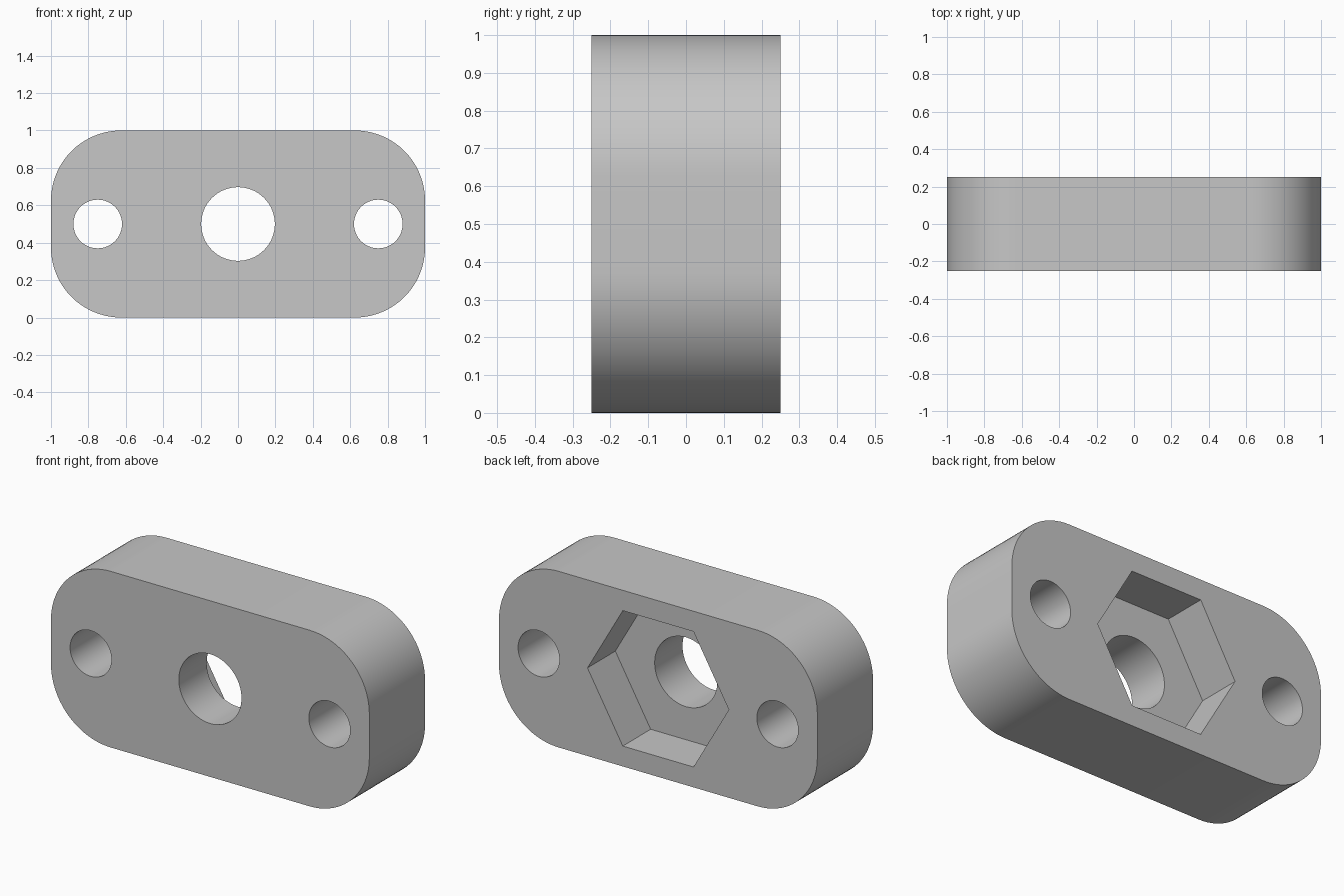
import bpy, bmesh, math
from mathutils import Matrix

if "Cube" in bpy.data.objects:
    bpy.data.objects.remove(bpy.data.objects["Cube"], do_unlink=True)

HALF_LENGTH, HEIGHT, HALF_DEPTH = 1.0, 1.0, 0.25
CORNER_RADIUS, CORNER_STEPS = 0.375, 20
MID = HEIGHT / 2

grey = bpy.data.materials.new("plain_grey")
grey.use_nodes = True
colour = (0.57, 0.57, 0.57, 1)
grey.diffuse_color = colour
grey.node_tree.nodes["Principled BSDF"].inputs["Base Color"].default_value = colour


def prism(name, outline, y0, y1):
    """Extrude an x-z outline from y0 to y1."""
    bm = bmesh.new()
    face = bm.faces.new([bm.verts.new((x, y0, z)) for x, z in outline])
    ext = bmesh.ops.extrude_face_region(bm, geom=[face])
    verts = [v for v in ext["geom"] if isinstance(v, bmesh.types.BMVert)]
    bmesh.ops.transform(bm, matrix=Matrix.Translation((0, y1 - y0, 0)), verts=verts)
    bmesh.ops.recalc_face_normals(bm, faces=bm.faces)
    mesh = bpy.data.meshes.new(name)
    bm.to_mesh(mesh)
    bm.free()
    mesh.materials.append(grey)
    obj = bpy.data.objects.new(name, mesh)
    bpy.context.collection.objects.link(obj)
    return obj


def polygon(cx, radius, sides):
    angles = [math.tau * i / sides for i in range(sides)]
    return [(cx + radius * math.cos(a), MID + radius * math.sin(a)) for a in angles]


# Rounded plate
outline = []
for quarter, (sx, sz) in enumerate([(1, 1), (-1, 1), (-1, -1), (1, -1)]):
    cx = sx * (HALF_LENGTH - CORNER_RADIUS)
    cz = MID + sz * (MID - CORNER_RADIUS)
    for i in range(CORNER_STEPS + 1):
        a = math.pi / 2 * (quarter + i / CORNER_STEPS)
        outline.append((cx + CORNER_RADIUS * math.cos(a), cz + CORNER_RADIUS * math.sin(a)))
plate = prism("mounting_plate", outline, -HALF_DEPTH, HALF_DEPTH)

# Through holes, and a hexagonal nut pocket in the back half
cutters = [
    prism("center_hole_cutter", polygon(0, 0.197, 64), -0.5, 0.5),
    prism("left_hole_cutter", polygon(0.75, 0.13, 64), -0.5, 0.5),
    prism("right_hole_cutter", polygon(-0.75, 0.13, 64), -0.5, 0.5),
    prism("nut_pocket_cutter", polygon(0, 0.444, 6), 0, 0.5),
]
bpy.ops.object.select_all(action="DESELECT")
bpy.context.view_layer.objects.active = plate
plate.select_set(True)
for cutter in cutters:
    cutter.hide_render = True
    cut = plate.modifiers.new(cutter.name, "BOOLEAN")
    cut.operation, cut.solver, cut.object = "DIFFERENCE", "EXACT", cutter
    bpy.ops.object.modifier_apply(modifier=cut.name)
    bpy.data.objects.remove(cutter, do_unlink=True)

# Smooth curved walls, crisp rims
bpy.ops.object.shade_smooth_by_angle(angle=math.radians(30))
